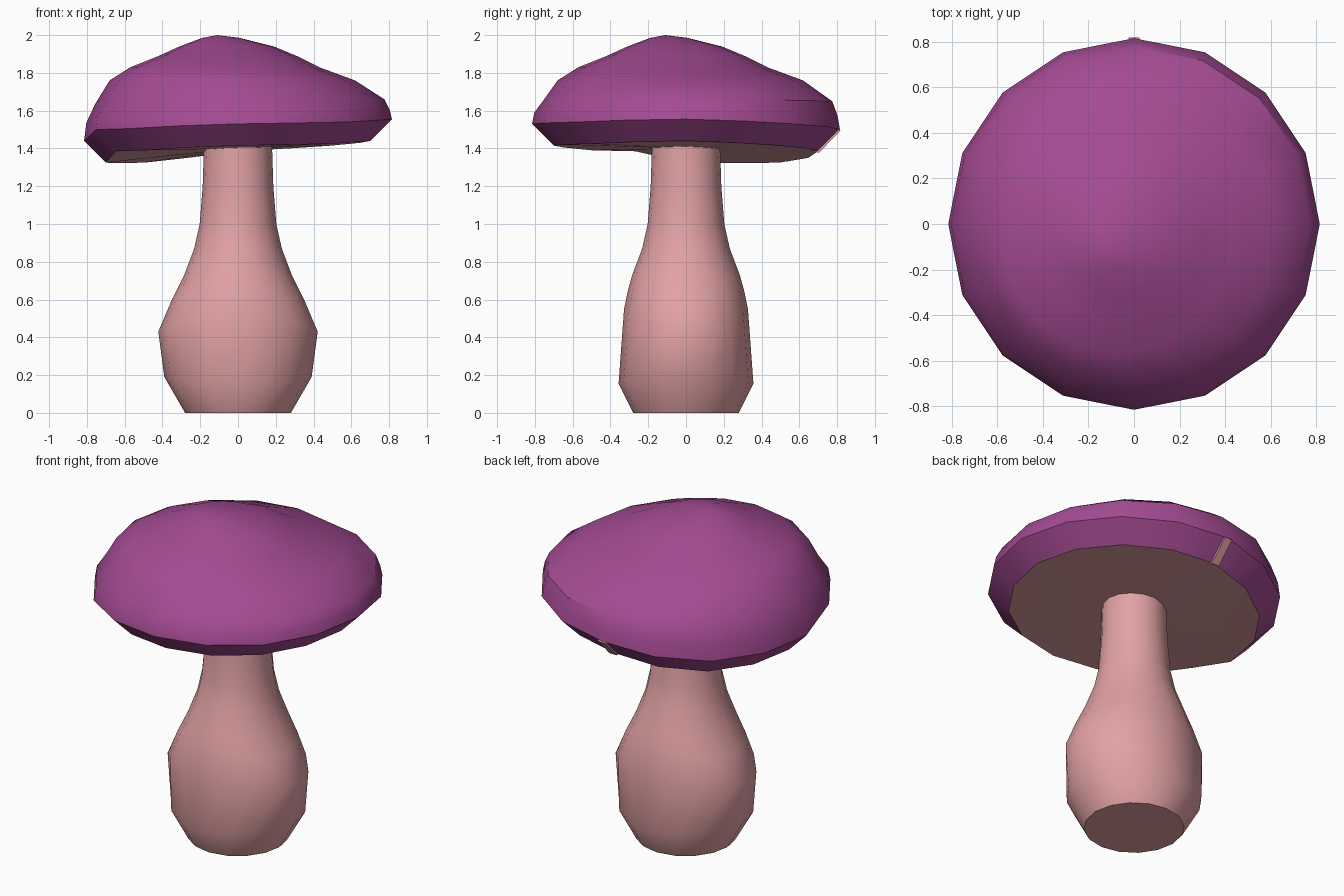
import bpy
from math import sin, cos, tau, radians

if "Cube" in bpy.data.objects:
    bpy.data.objects.remove(bpy.data.objects["Cube"])

N = 16


def material(name, rgb):
    m = bpy.data.materials.new(name)
    m.diffuse_color = (*rgb, 1)
    m.use_nodes = True
    m.node_tree.nodes["Principled BSDF"].inputs["Base Color"].default_value = m.diffuse_color
    return m


purple = material("cap_purple", (0.37, 0.07, 0.29))
pink = material("stem_pink", (0.76, 0.36, 0.37))


def loft(name, rings, mats, mat_of_band, bottom=None, top=None):
    """Skin a stack of rings (bottom to top); close ends with a point or an n-gon."""
    verts = [p for r in rings for p in r]
    faces, idx = [], []
    for k in range(len(rings) - 1):
        for i in range(N):
            j = (i + 1) % N
            faces.append((k * N + i, k * N + j, (k + 1) * N + j, (k + 1) * N + i))
            idx.append(mat_of_band(k))
    last = (len(rings) - 1) * N
    if bottom:
        verts.append(bottom)
        faces += [(len(verts) - 1, (i + 1) % N, i) for i in range(N)]
        idx += [len(mats) - 1] * N
    else:
        faces.append(tuple(reversed(range(N))))
        idx.append(len(mats) - 1)
    if top:
        verts.append(top)
        faces += [(len(verts) - 1, last + i, last + (i + 1) % N) for i in range(N)]
        idx += [0] * N
    else:
        faces.append(tuple(range(last, last + N)))
        idx.append(0)
    me = bpy.data.meshes.new(name)
    me.from_pydata(verts, [], faces)
    for m in mats:
        me.materials.append(m)
    for p, i in zip(me.polygons, idx):
        p.material_index = i
    ob = bpy.data.objects.new(name, me)
    bpy.context.collection.objects.link(ob)
    bpy.ops.object.select_all(action='DESELECT')
    ob.select_set(True)
    bpy.context.view_layer.objects.active = ob
    bpy.ops.object.shade_smooth_by_angle(angle=radians(35))
    return ob


# Stem: oval bulb narrowing to a round neck (rx, z at x sides, ry, z at y sides)
profile = [
    (0.28, 0.0, 0.28, 0.0), (0.39, 0.19, 0.357, 0.155),
    (0.422, 0.43, 0.328, 0.55), (0.35, 0.60, 0.307, 0.65),
    (0.285, 0.73, 0.285, 0.73), (0.232, 0.87, 0.232, 0.87),
    (0.203, 1.0, 0.203, 1.0), (0.187, 1.2, 0.187, 1.2), (0.18, 1.42, 0.18, 1.42)]
rings = []
for rx, zx, ry, zy in profile:
    ring = []
    for i in range(N):
        c, s = cos(tau * i / N), sin(tau * i / N)
        ring.append((rx * c, ry * s, zx * c * c + zy * s * s))
    rings.append(ring)
loft("stem", rings, [pink], lambda k: 0)

# Cap: uneven lower lip, bevelled band, then a dome leaning to an off-centre tip
lip = [1.44, 1.43, 1.415, 1.40, 1.385, 1.35, 1.325, 1.322,
       1.325, 1.385, 1.39, 1.405, 1.415, 1.42, 1.425, 1.435]
# radius, centre shift in x and y, mean height, share of the lip's unevenness
levels = [
    (0.70, 0, 1.39, 1), (0.815, 0, 1.505, 1), (0.803, 0, 1.575, 0.6),
    (0.765, 0.01, 1.65, 0.2), (0.65, -0.03, 1.76, 0), (0.50, -0.07, 1.83, 0),
    (0.365, -0.055, 1.89, 0), (0.25, -0.06, 1.94, 0), (0.10, -0.09, 1.985, 0)]
rings = [[(c + r * cos(tau * i / N), c + r * sin(tau * i / N), z + w * (lip[i] - 1.39))
          for i in range(N)] for r, c, z, w in levels]
loft("cap", rings, [purple, pink], lambda k: 0,
     bottom=(0, 0, 1.40), top=(-0.11, -0.11, 2.0))

# Small pale seam strip across the band at the back
a = [(x, y, z) for x in (-0.025, 0.025)
     for y, z in ((0.66, 1.385), (0.705, 1.378), (0.818, 1.495), (0.79, 1.52))]
me = bpy.data.meshes.new("cap_seam")
me.from_pydata(a, [], [(0, 1, 2, 3), (7, 6, 5, 4)] +
               [(i, i + 4, (i + 1) % 4 + 4, (i + 1) % 4) for i in range(4)])
me.materials.append(pink)
bpy.context.collection.objects.link(bpy.data.objects.new("cap_seam", me))
